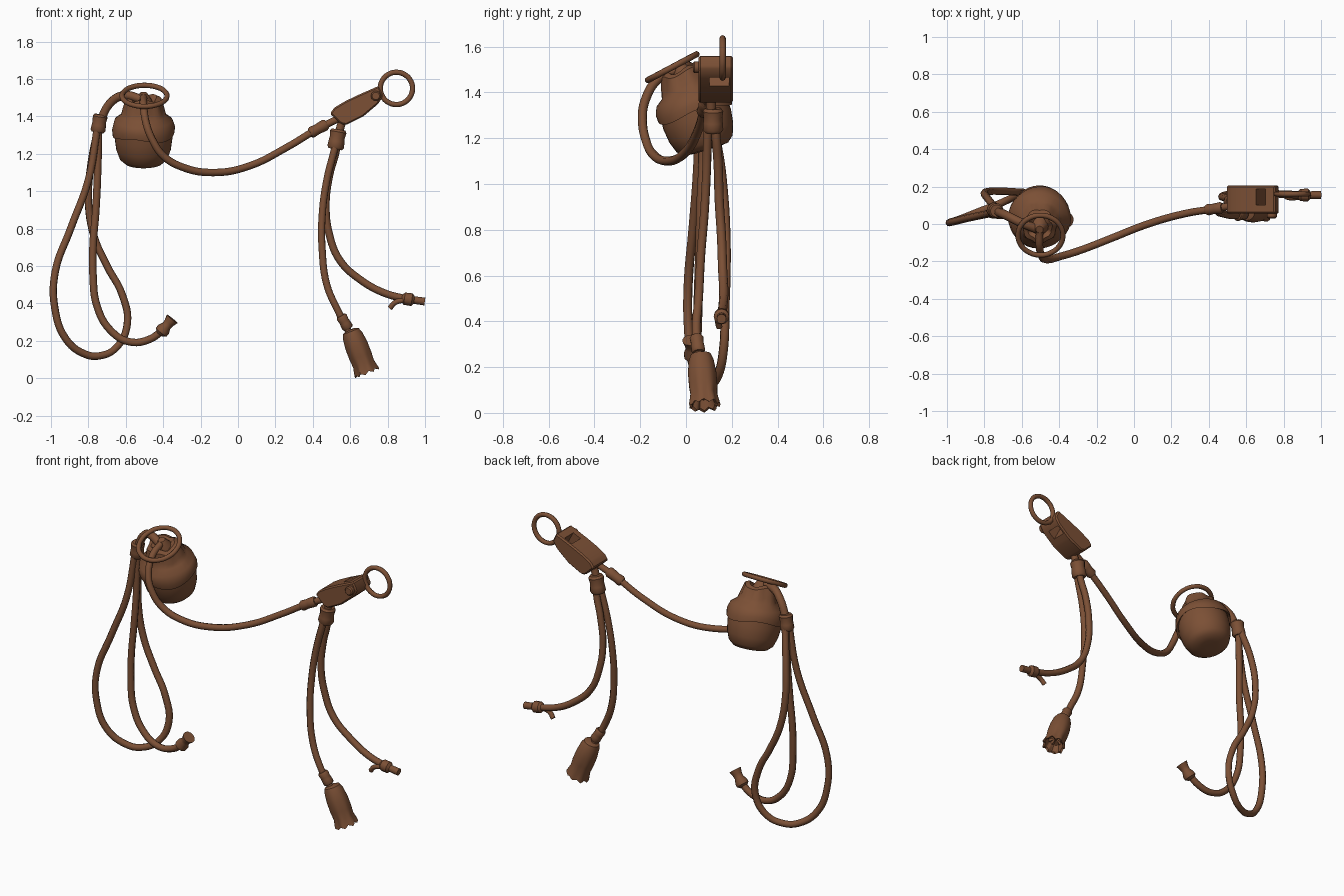
import bpy
import bmesh
from math import sin, cos, pi, radians
from mathutils import Vector, Matrix

if "Cube" in bpy.data.objects:
    bpy.data.objects.remove(bpy.data.objects["Cube"], do_unlink=True)

BROWN = (0.2, 0.08, 0.036, 1)
leather = bpy.data.materials.new("brown leather")
leather.use_nodes = True
leather.diffuse_color = BROWN
leather.node_tree.nodes["Principled BSDF"].inputs["Base Color"].default_value = BROWN


def activate(obj):
    bpy.ops.object.select_all(action='DESELECT')
    obj.select_set(True)
    bpy.context.view_layer.objects.active = obj


def finish(name, bm, angle=40):
    bmesh.ops.recalc_face_normals(bm, faces=bm.faces)
    mesh = bpy.data.meshes.new(name)
    bm.to_mesh(mesh)
    bm.free()
    mesh.materials.append(leather)
    obj = bpy.data.objects.new(name, mesh)
    bpy.context.collection.objects.link(obj)
    activate(obj)
    bpy.ops.object.shade_smooth_by_angle(angle=radians(angle))
    return obj


def lathe(name, start, end, profile, segs=16, warp=None):
    """Turn (radius, height) pairs about the line from start towards end."""
    start, axis = Vector(start), Vector(end) - Vector(start)
    turn = Matrix.Translation(start) @ axis.to_track_quat('Z', 'Y').to_matrix().to_4x4()
    bm = bmesh.new()
    rings = []
    for k, (r, h) in enumerate(profile):
        ring = []
        for i in range(segs):
            a = 2 * pi * i / segs
            rr, hh = warp(k, r, h, a) if warp else (r, h)
            ring.append(bm.verts.new(turn @ Vector((rr * cos(a), rr * sin(a), hh))))
        rings.append(ring)
    for low, high in zip(rings, rings[1:]):
        for i in range(segs):
            j = (i + 1) % segs
            bm.faces.new((low[i], low[j], high[j], high[i]))
    bm.faces.new(rings[0])
    bm.faces.new(rings[-1])
    return finish(name, bm)


def rope(name, points, radius=0.02, cyclic=False):
    curve = bpy.data.curves.new(name, 'CURVE')
    curve.dimensions = '3D'
    curve.bevel_depth = radius
    curve.bevel_resolution = 2
    curve.resolution_u = 6
    curve.use_fill_caps = True
    spline = curve.splines.new('BEZIER')
    spline.bezier_points.add(len(points) - 1)
    for bp, co in zip(spline.bezier_points, points):
        bp.co = co
        bp.handle_left_type = bp.handle_right_type = 'AUTO'
    spline.use_cyclic_u = cyclic
    curve.materials.append(leather)
    obj = bpy.data.objects.new(name, curve)
    bpy.context.collection.objects.link(obj)
    activate(obj)
    bpy.ops.object.convert(target='MESH')
    bpy.ops.object.shade_smooth_by_angle(angle=radians(50))


def hoop(name, centre, radius, tilt):
    spin = Matrix.Rotation(radians(tilt), 3, 'X')
    rope(name, [Vector(centre) + spin @ Vector((radius * cos(a), radius * sin(a), 0))
                for a in (2 * pi * i / 12 for i in range(12))], 0.014, True)


def collar(name, start, end, r):
    h = (Vector(end) - Vector(start)).length
    lathe(name, start, end, [(r * .8, 0), (r, h * .12), (r * .9, h * .4), (r * .95, h * .6),
                             (r, h * .88), (r * .8, h)], 12)


# Pouch: round body, flap with a wavy hem, gathered neck
def pouch_warp(k, r, h, a):
    if 5 <= k <= 7:
        h += 0.012 * sin(3 * a + 1)
    if k >= 10:
        r *= 1 + 0.05 * sin(7 * a)
        h += 0.01 * sin(3 * a)
    return r, h


lathe("pouch", (-.505, .09, 1.147), (-.505, -.015, 1.492),
      [(.05, 0), (.1, .005), (.128, .03), (.146, .08), (.154, .14), (.152, .185),
       (.166, .17), (.168, .2), (.155, .245), (.122, .27), (.108, .3), (.092, .355),
       (.068, .368), (.04, .345), (.015, .345)], 32, pouch_warp)
lathe("pouch_gather", (-.505, 0, 1.45), (-.505, -.04, 1.55),
      [(.06, 0), (.045, .04), (.02, .08)], 14,
      lambda k, r, h, a: (r * (1 + .2 * sin(7 * a)), h))
hoop("pouch_ring", (-.5, -.06, 1.51), .12, 28)

# Long cord from pouch to toggle
rope("connecting_cord", [(-.505, -.04, 1.5), (-.505, -.12, 1.46), (-.49, -.18, 1.36),
     (-.455, -.19, 1.27), (-.4, -.175, 1.19), (-.3, -.145, 1.13), (-.13, -.08, 1.1),
     (.06, -.005, 1.135), (.27, .055, 1.24), (.42, .08, 1.33), (.54, .1, 1.39)])
collar("cord_collar", (.385, .075, 1.31), (.475, .088, 1.36), .031)

# Toggle: extruded tapered block with a slot near the ring
outline = [(.492, 1.415), (.515, 1.447), (.57, 1.48), (.636, 1.512), (.752, 1.563),
           (.777, 1.51), (.749, 1.467), (.67, 1.4), (.578, 1.354), (.55, 1.36)]
bm = bmesh.new()
face = bm.faces.new([bm.verts.new((x, .055, z)) for x, z in outline])
out = bmesh.ops.extrude_face_region(bm, geom=[face])
bmesh.ops.translate(bm, vec=(0, .15, 0),
                    verts=[v for v in out["geom"] if isinstance(v, bmesh.types.BMVert)])
bmesh.ops.bevel(bm, geom=bm.edges[:], offset=.008, segments=1, affect='EDGES')
toggle = finish("toggle", bm, 30)
bm = bmesh.new()
bmesh.ops.create_cube(bm, size=1, matrix=Matrix.Translation((.695, .145, 1.5))
                      @ Matrix.Rotation(radians(-28), 4, 'Y') @ Matrix.Diagonal((.055, .085, .4, 1)))
cutter = finish("slot_cutter", bm)
cutter.hide_render = True
cut = toggle.modifiers.new("slot", 'BOOLEAN')
cut.object = cutter
cut.operation = 'DIFFERENCE'
activate(toggle)
bpy.ops.object.modifier_apply(modifier="slot")
bpy.data.objects.remove(cutter, do_unlink=True)
lathe("toggle_pin", (.737, .065, 1.51), (.737, .03, 1.51), [(.027, 0), (.027, .028), (.02, .035)], 10)
hoop("toggle_ring", (.847, .16, 1.55), .086, 90)

# Cords hanging from the toggle
rope("hanging_link", [(.565, .11, 1.4), (.55, .11, 1.35), (.53, .11, 1.28)], .022)
collar("hanging_collar", (.538, .118, 1.33), (.52, .118, 1.225), .045)
rope("tassel_cord", [(.53, .1, 1.28), (.515, .095, 1.22), (.475, .09, 1.06), (.45, .08, .87),
     (.45, .065, .69), (.475, .055, .5), (.535, .045, .36), (.6, .06, .235)])
rope("end_cord", [(.53, .125, 1.28), (.525, .13, 1.22), (.49, .14, 1.09), (.47, .145, .93),
     (.488, .155, .77), (.545, .16, .63), (.65, .165, .53), (.785, .16, .455), (.92, .155, .42)])
lathe("end_knot", (.875, .155, .428), (1, .155, .41),
      [(.018, 0), (.033, .015), (.034, .055), (.02, .068), (.021, .125)], 12)
rope("end_tail", [(.9, .145, .42), (.84, .14, .405), (.812, .145, .375)], .014)

# Tassel: fluted skirt with a ragged open hem
def tassel_warp(k, r, h, a):
    f = min(1, h / .24) ** 2
    return r * (1 + .06 * f * sin(7 * a)), h + .007 * f * cos(9 * a)


collar("tassel_knot", (.55, .045, .335), (.59, .055, .265), .031)
lathe("tassel", (.6, .064, .26), (.69, .08, .03),
      [(.025, 0), (.045, .008), (.055, .035), (.062, .09), (.062, .15), (.058, .195),
       (.067, .245), (.055, .24), (.04, .2), (.01, .19)], 36, tassel_warp)

# Cords hanging from the pouch
rope("pouch_link", [(-.51, -.03, 1.49), (-.61, .01, 1.512), (-.68, .045, 1.475), (-.74, .07, 1.37)], .024)
collar("pouch_collar", (-.735, .07, 1.41), (-.75, .075, 1.315), .041)
rope("loop_cord", [(-.75, .06, 1.35), (-.8, .05, 1.06), (-.895, .03, .8), (-.977, .01, .57),
     (-.98, .01, .38), (-.92, .03, .21), (-.82, .07, .13), (-.74, .1, .12), (-.65, .14, .165),
     (-.592, .165, .29), (-.62, .17, .45), (-.7, .175, .6), (-.77, .175, .76), (-.8, .165, .95),
     (-.785, .14, 1.15), (-.745, .09, 1.35)])
rope("short_cord", [(-.745, .075, 1.35), (-.75, .075, 1.12), (-.76, .065, .9), (-.775, .06, .71),
     (-.775, .055, .55), (-.755, .05, .39), (-.685, .045, .26), (-.58, .04, .195),
     (-.47, .035, .21), (-.385, .03, .275)])
lathe("short_cord_end", (-.42, .03, .235), (-.35, .02, .32),
      [(.02, 0), (.037, .015), (.037, .035), (.026, .06), (.028, .08), (.037, .108)], 12)
